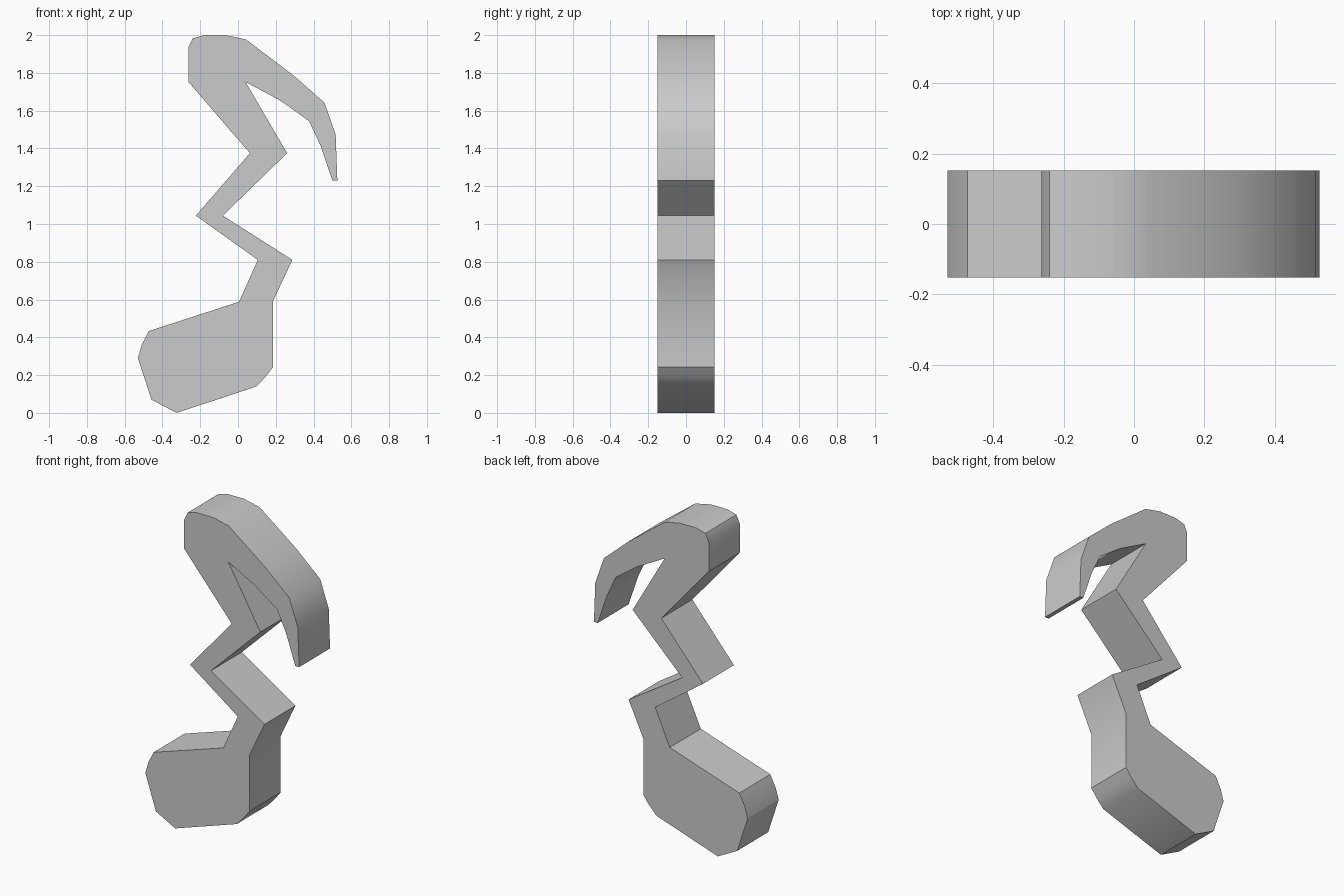
import bpy, bmesh, math

if "Cube" in bpy.data.objects:
    bpy.data.objects.remove(bpy.data.objects["Cube"])

HALF_DEPTH = 0.152

# Outline in the x-z plane: note head, zigzag stem, curved flag
left_side = [(-0.325, 0.0), (-0.458, 0.07), (-0.53, 0.29), (-0.51, 0.36), (-0.473, 0.433),
             (0.005, 0.588), (0.105, 0.81), (-0.223, 1.044), (0.063, 1.375),
             (-0.263, 1.753), (-0.263, 1.934)]
flag = [(-0.24, 1.983), (-0.177, 2.0), (-0.065, 2.0), (0.042, 1.977), (0.295, 1.786),
        (0.458, 1.642), (0.517, 1.473), (0.526, 1.229), (0.5, 1.229), (0.437, 1.415),
        (0.376, 1.545), (0.225, 1.653)]
right_side = [(0.04, 1.752), (0.26, 1.375), (-0.08, 1.044), (0.288, 0.81),
              (0.186, 0.593), (0.186, 0.244), (0.15, 0.196), (0.098, 0.14)]


def extrude_profile(name, points):
    """Extrude an x-z outline symmetrically along y."""
    bm = bmesh.new()
    face = bm.faces.new([bm.verts.new((x, -HALF_DEPTH, z)) for x, z in points])
    result = bmesh.ops.extrude_face_region(bm, geom=[face])
    moved = [g for g in result["geom"] if isinstance(g, bmesh.types.BMVert)]
    bmesh.ops.translate(bm, verts=moved, vec=(0, 2 * HALF_DEPTH, 0))
    bmesh.ops.recalc_face_normals(bm, faces=bm.faces[:])
    mesh = bpy.data.meshes.new(name)
    bm.to_mesh(mesh)
    bm.free()
    obj = bpy.data.objects.new(name, mesh)
    bpy.context.collection.objects.link(obj)
    return obj


# Solid zigzag music note
note = extrude_profile("zigzag_music_note", left_side + flag + right_side)

# Soft shading along the gentle bends, crisp elsewhere
bpy.context.view_layer.objects.active = note
note.select_set(True)
bpy.ops.object.shade_smooth_by_angle(angle=math.radians(30))
